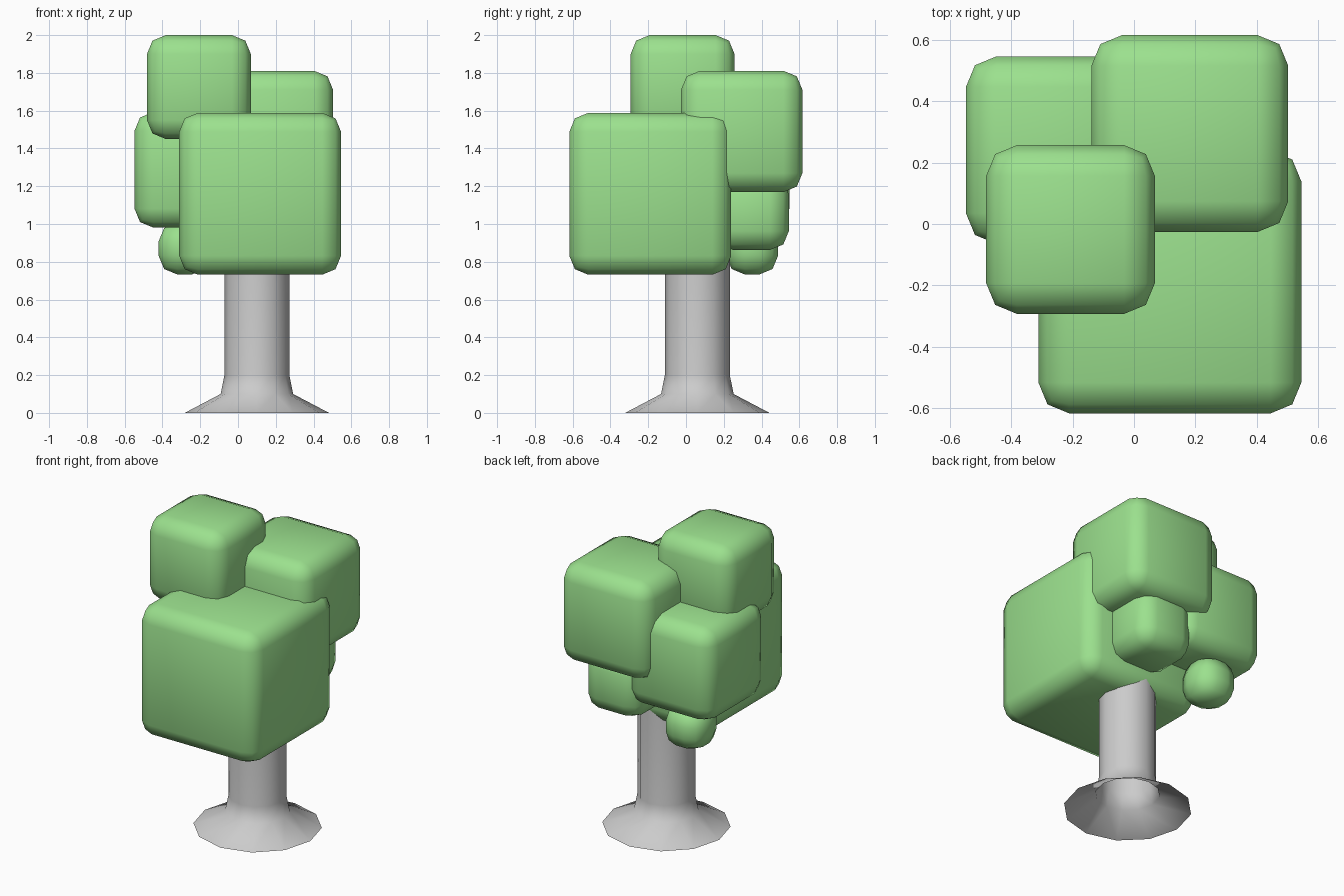
import bpy, bmesh, math

if "Cube" in bpy.data.objects:
    bpy.data.objects.remove(bpy.data.objects["Cube"])

leaf = bpy.data.materials.new("leaf_green")
leaf.diffuse_color = (0.33, 0.75, 0.27, 1)
leaf.use_nodes = True
leaf.node_tree.nodes["Principled BSDF"].inputs["Base Color"].default_value = leaf.diffuse_color


def finish(bm, name, mat=None):
    bmesh.ops.recalc_face_normals(bm, faces=bm.faces[:])
    for f in bm.faces:
        f.smooth = True
    me = bpy.data.meshes.new(name)
    bm.to_mesh(me)
    bm.free()
    if mat:
        me.materials.append(mat)
    ob = bpy.data.objects.new(name, me)
    bpy.context.collection.objects.link(ob)
    return ob


def foliage_block(name, center, size):
    """Cube with a constant-width rounded edge."""
    bm = bmesh.new()
    bmesh.ops.create_cube(bm, size=size)
    ob = finish(bm, name, leaf)
    ob.location = center
    bev = ob.modifiers.new("round", 'BEVEL')
    bev.width = 0.1
    bev.segments = 2
    bev.limit_method = 'NONE'


# Foliage: six overlapping rounded cubes
foliage_block("foliage_main", (0.117, -0.189, 1.16), 0.857)
foliage_block("foliage_top", (-0.207, -0.018, 1.725), 0.55)
foliage_block("foliage_back_right", (0.182, 0.295, 1.49), 0.642)
foliage_block("foliage_left", (-0.242, 0.241, 1.287), 0.612)
foliage_block("foliage_under_back", (0.175, 0.347, 1.06), 0.395)
foliage_block("foliage_small", (-0.283, 0.35, 0.87), 0.275)

# Trunk: 12-sided flared tube, open underneath
SIDES = 12
profile = [(0.382, 0.0), (0.192, 0.1), (0.172, 0.2), (0.172, 1.0)]
bm = bmesh.new()
rings = []
for r, z in profile:
    angles = [2 * math.pi * i / SIDES for i in range(SIDES)]
    rings.append([bm.verts.new((r * math.cos(a), r * math.sin(a), z)) for a in angles])
for low, high in zip(rings, rings[1:]):
    for i in range(SIDES):
        j = (i + 1) % SIDES
        bm.faces.new((low[i], low[j], high[j], high[i]))
trunk = finish(bm, "trunk")
trunk.location = (0.1, 0.06, 0)
